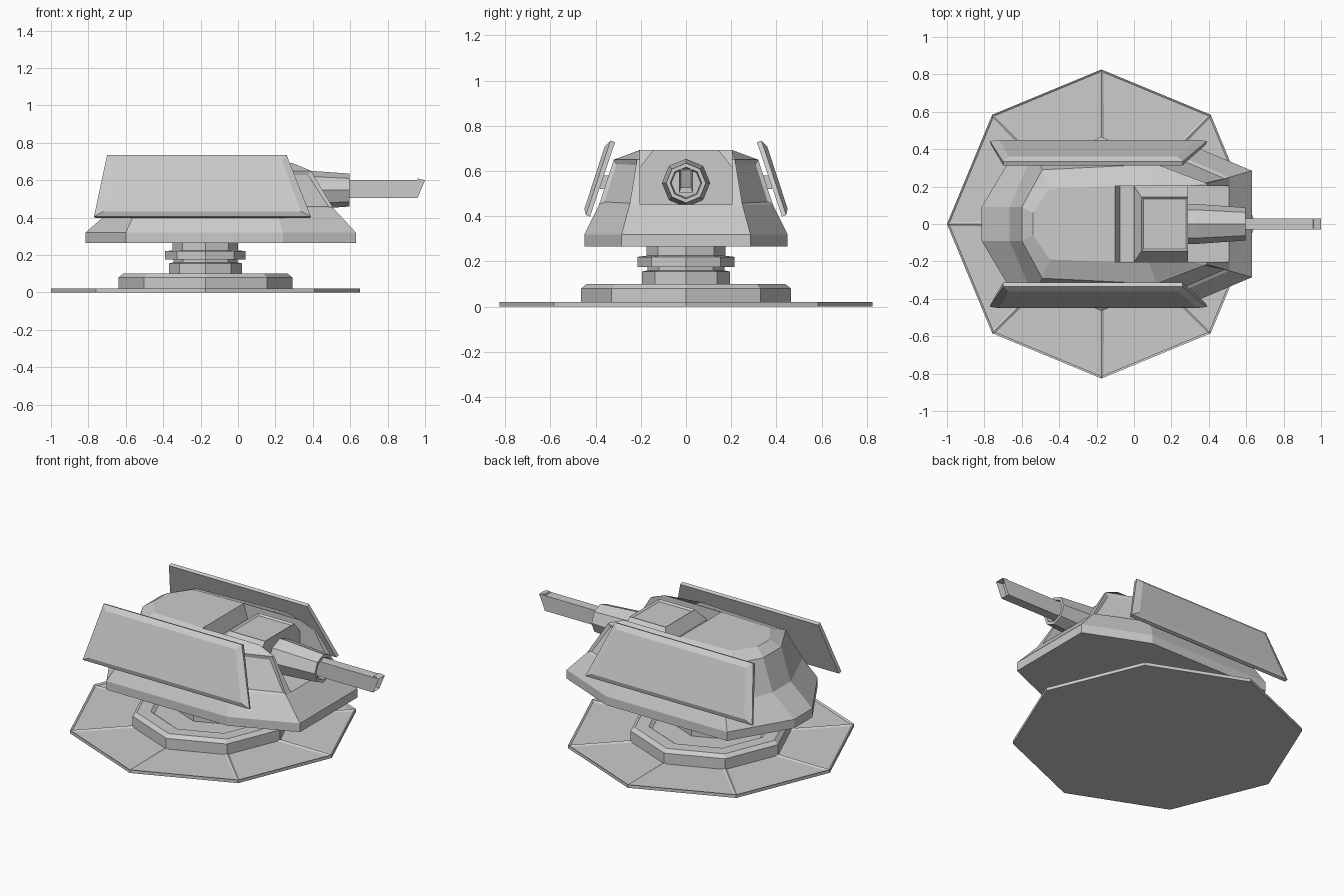
import bpy, bmesh
from math import cos, sin, pi

cube = bpy.data.objects.get("Cube")
if cube:
    bpy.data.objects.remove(cube, do_unlink=True)

grey = bpy.data.materials.new("light grey metal")
grey.use_nodes = True
COLOUR = (0.6, 0.6, 0.6, 1)
grey.diffuse_color = COLOUR
grey.node_tree.nodes["Principled BSDF"].inputs["Base Color"].default_value = COLOUR

PIVOT = -0.174   # x of the base and neck axis


def loft(name, rings, pick=None, inset=0.02, depth=-0.01):
    """Skin a stack of rings, cap both ends, sink a panel into picked faces."""
    bm = bmesh.new()
    loops = [[bm.verts.new(p) for p in ring] for ring in rings]
    n = len(loops[0])
    for a, b in zip(loops, loops[1:]):
        for i in range(n):
            j = (i + 1) % n
            bm.faces.new((a[i], a[j], b[j], b[i]))
    bm.faces.new(loops[0])
    bm.faces.new(loops[-1])
    bmesh.ops.recalc_face_normals(bm, faces=bm.faces)
    bm.normal_update()
    if pick:
        chosen = [f for f in bm.faces if pick(f.normal, f.calc_center_median())]
        bmesh.ops.inset_individual(bm, faces=chosen, thickness=inset, depth=depth)
    mesh = bpy.data.meshes.new(name)
    bm.to_mesh(mesh)
    bm.free()
    mesh.materials.append(grey)
    ob = bpy.data.objects.new(name, mesh)
    bpy.context.collection.objects.link(ob)
    return ob


def octagon(r, z):
    return [(PIVOT + r * cos(k * pi / 4), r * sin(k * pi / 4), z) for k in range(8)]


def octagon_x(r, x, z):
    return [(x, r * cos(k * pi / 4), z + r * sin(k * pi / 4)) for k in range(8)]


def rect(x0, x1, y, z):
    return [(x0, -y, z), (x1, -y, z), (x1, y, z), (x0, y, z)]


def hull_ring(z, *half):
    """Mirror the +y half outline, given front to back."""
    return [(x, y, z) for x, y in half] + [(x, -y, z) for x, y in reversed(half)]


# Ground plate with eight sunken panels
loft("base_plate",
     [octagon(0.826, 0), octagon(0.826, 0.02), octagon(0.44, 0.021)],
     lambda n, c: n.z > 0.9 and abs(c.x - PIVOT) + abs(c.y) > 0.3, 0.018, -0.008)

# Pedestal ring with a dished top
loft("pedestal", [octagon(r, z) for r, z in
     ((0.465, 0.012), (0.465, 0.08), (0.44, 0.1), (0.36, 0.1), (0.34, 0.085))])

# Stepped neck
loft("neck", [octagon(r, z) for r, z in
     ((0.195, 0.08), (0.195, 0.155), (0.17, 0.16), (0.17, 0.175), (0.215, 0.175),
      (0.215, 0.22), (0.175, 0.225), (0.175, 0.28))])

# Turret body: skirt, sloped sides, chamfered roof, sunken cheek panels
skirt = ((0.63, 0.285), (0.24, 0.45), (-0.6, 0.45), (-0.815, 0.09))
body = loft("turret_body", [
    hull_ring(0.265, *skirt),
    hull_ring(0.32, *skirt),
    hull_ring(0.45, (0.51, 0.25), (0.2, 0.385), (-0.54, 0.385), (-0.665, 0.09)),
    hull_ring(0.65, (0.39, 0.217), (0.12, 0.32), (-0.49, 0.29), (-0.6, 0.09)),
    hull_ring(0.692, (0.29, 0.205), (0.08, 0.207), (-0.45, 0.19), (-0.54, 0.06))],
    lambda n, c: n.x > 0.2 and abs(n.y) > 0.3 and 0.5 < c.z < 0.6, 0.025, -0.012)

# Slot for the gun, open to the front and top
cutter = loft("slot_cutter", [rect(-0.03, 0.8, 0.203, 0.452),
                              rect(-0.12, 0.8, 0.203, 0.75)])
cutter.hide_render = True
cut = body.modifiers.new("gun_slot", "BOOLEAN")
cut.operation = "DIFFERENCE"
cut.solver = "EXACT"
cut.object = cutter
graph = bpy.context.evaluated_depsgraph_get()
carved = bpy.data.meshes.new_from_object(body.evaluated_get(graph))
body.modifiers.clear()
body.data = carved
bpy.data.objects.remove(cutter, do_unlink=True)

# Gun housing in the slot, with a framed hatch on top
loft("slot_floor", [rect(-0.1, 0.28, 0.203, 0.44), rect(-0.1, 0.28, 0.203, 0.6)])
loft("gun_housing",
     [rect(0, 0.29, 0.203, 0.44), rect(0, 0.29, 0.203, 0.62),
      rect(0.04, 0.29, 0.145, 0.692)],
     lambda n, c: n.z > 0.99, 0.016, -0.01)

# Tapered sleeve with a hollow mouth
loft("gun_sleeve", [octagon_x(r, x, 0.547) for r, x in
     ((0.107, 0.27), (0.107, 0.33), (0.088, 0.595), (0.07, 0.595), (0.065, 0.56))])

# Square barrel with a slanted, hollow muzzle
loft("barrel", [
    [(x + s, y, z) for y, z, s in
     ((-0.03, 0.505, 0), (0.03, 0.505, 0), (0.03, 0.6, t), (-0.03, 0.6, t))]
    for x, t in ((0.5, 0), (0.96, 0.04))],
    lambda n, c: n.x > 0.5, 0.01, -0.04)


def shield_ring(side, x0, x1, y_low, z_low, x2, x3, y_high, z_high):
    return [(x0, side * y_low, z_low), (x1, side * y_low, z_low),
            (x3, side * y_high, z_high), (x2, side * y_high, z_high)]


# Leaning side shields with raised outer faces
for side, label in ((1, "left"), (-1, "right")):
    loft(label + "_shield", [
        shield_ring(side, -0.765, 0.385, 0.425, 0.398, -0.7, 0.26, 0.314, 0.727),
        shield_ring(side, -0.77, 0.39, 0.443, 0.405, -0.7, 0.26, 0.334, 0.735),
        shield_ring(side, -0.72, 0.335, 0.45, 0.433, -0.67, 0.235, 0.36, 0.708)])
    # Hidden brackets tying each shield to the body
    for x in (-0.4, 0.0):
        loft(label + "_shield_bracket", [
            [(x + dx, side * y, z) for dx, z in
             ((-0.04, 0.52), (0.04, 0.52), (0.04, 0.58), (-0.04, 0.58))]
            for y in (0.3, 0.38)])
